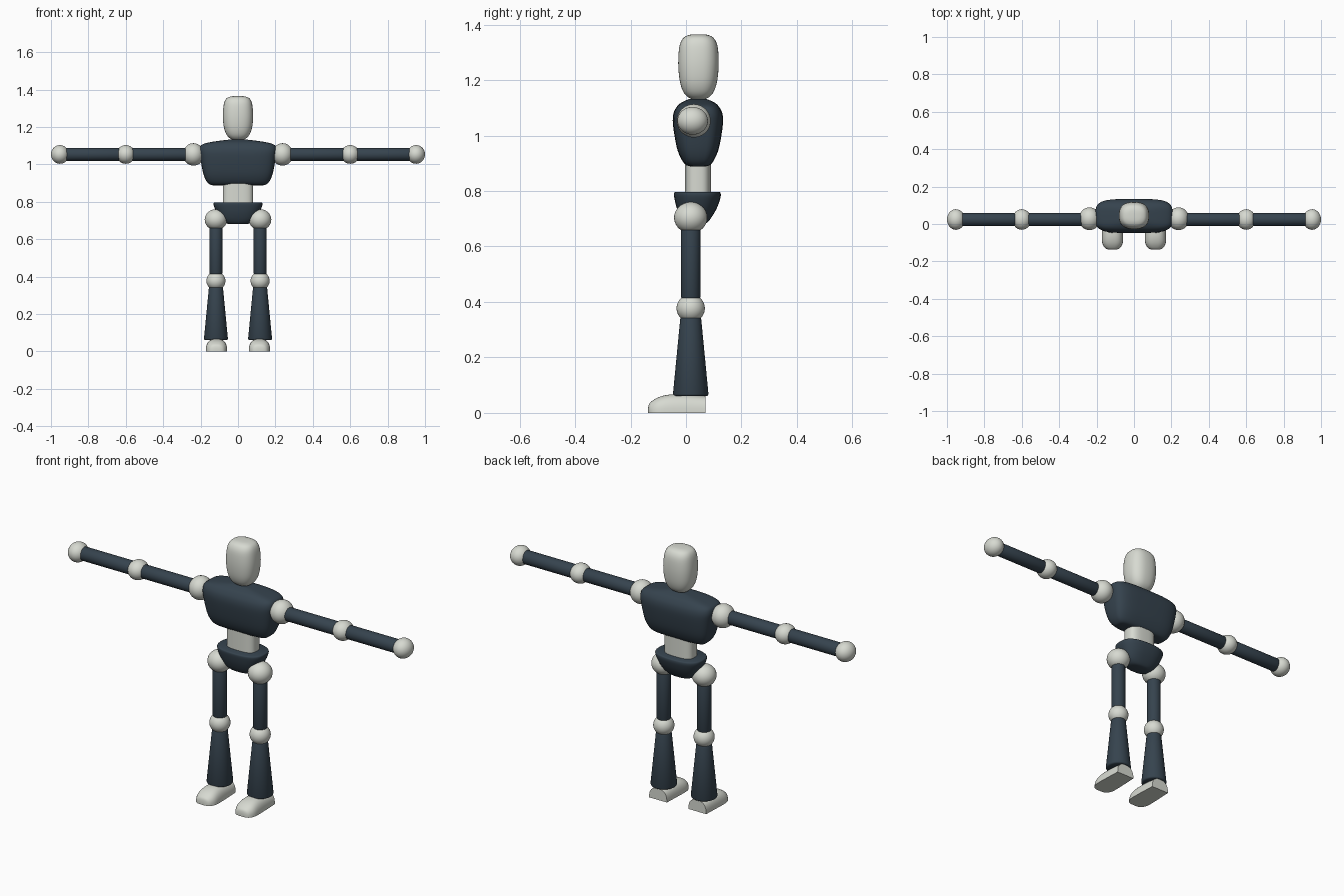
import bpy, bmesh, math
from mathutils import Vector

cube = bpy.data.objects.get("Cube")
if cube:
    bpy.data.objects.remove(cube, do_unlink=True)


def material(name, rgb):
    m = bpy.data.materials.new(name)
    m.use_nodes = True
    color = (*rgb, 1)
    m.diffuse_color = color
    bsdf = m.node_tree.nodes["Principled BSDF"]
    bsdf.inputs["Base Color"].default_value = color
    bsdf.inputs["Roughness"].default_value = 0.6
    return m


SLATE = material("dark slate", (0.036, 0.056, 0.076))
PALE = material("pale grey", (0.68, 0.70, 0.64))
SEGMENTS = 40


def finish(name, bm, mat, angle=45):
    bmesh.ops.recalc_face_normals(bm, faces=bm.faces)
    mesh = bpy.data.meshes.new(name)
    bm.to_mesh(mesh)
    bm.free()
    mesh.materials.append(mat)
    ob = bpy.data.objects.new(name, mesh)
    bpy.context.collection.objects.link(ob)
    bpy.ops.object.select_all(action="DESELECT")
    ob.select_set(True)
    bpy.context.view_layer.objects.active = ob
    bpy.ops.object.shade_smooth_by_angle(angle=math.radians(angle))
    return ob


def refine(rows, steps):
    """Catmull-Rom interpolation through the section rows."""
    rows = [Vector(r) for r in rows]
    out = []
    for i in range(len(rows) - 1):
        a, b, c, d = (rows[min(max(i + k, 0), len(rows) - 1)] for k in (-1, 0, 1, 2))
        for s in range(steps):
            t = s / steps
            out.append(b + 0.5 * t * ((c - a) + t * ((2 * a - 5 * b + 4 * c - d)
                                                     + t * (3 * b - a - 3 * c + d))))
    return out + [rows[-1]]


def squircle(power):
    """Unit superellipse points."""
    pts = []
    for i in range(SEGMENTS):
        a = 2 * math.pi * i / SEGMENTS
        c, s = math.cos(a), math.sin(a)
        pts.append((math.copysign(abs(c) ** (2 / power), c),
                    math.copysign(abs(s) ** (2 / power), s)))
    return pts


def skin(name, rings, mat):
    bm = bmesh.new()
    loops = [[bm.verts.new(p) for p in ring] for ring in rings]
    for lo, hi in zip(loops, loops[1:]):
        for i in range(SEGMENTS):
            j = (i + 1) % SEGMENTS
            bm.faces.new((lo[i], lo[j], hi[j], hi[i]))
    bm.faces.new(loops[0])
    bm.faces.new(loops[-1])
    return finish(name, bm, mat)


def body(name, rows, power, mat, steps=4):
    """Stack of rounded sections; each row is (z, half width, half depth, centre y)."""
    shape = squircle(power)
    rings = [[(hx * u, cy + hy * v, z) for u, v in shape]
             for z, hx, hy, cy in refine(rows, steps)]
    return skin(name, rings, mat)


def ball(name, centre, radii):
    bm = bmesh.new()
    bmesh.ops.create_uvsphere(bm, u_segments=32, v_segments=20, radius=1)
    for v in bm.verts:
        v.co = Vector(centre) + Vector([a * b for a, b in zip(v.co, radii)])
    return finish(name, bm, PALE)


def limb(name, start, end, r1, r2, bevel=0.008):
    """Tapered tube with softened rims."""
    a, b = Vector(start), Vector(end)
    axis = b - a
    turn = axis.to_track_quat("Z", "Y")
    length = axis.length
    rows = [(0, r1 - bevel), (bevel * 0.3, r1 - bevel * 0.3), (bevel, r1),
            (length - bevel, r2), (length - bevel * 0.3, r2 - bevel * 0.3),
            (length, r2 - bevel)]
    rings = [[a + turn @ Vector((r * u, r * v, z)) for u, v in squircle(2)]
             for z, r in rows]
    return skin(name, rings, SLATE)


def foot(name, x):
    """Domed shoe with a flat sole, lofted from heel to toe."""
    rows = [(0.07, 0.052, 0.06), (0.0, 0.055, 0.066), (-0.06, 0.057, 0.066),
            (-0.1, 0.055, 0.056), (-0.125, 0.043, 0.041), (-0.134, 0.03, 0.03),
            (-0.137, 0.015, 0.015)]
    rings = [[(x + hx * u, y, h * max(0, v)) for u, v in squircle(2.6)]
             for y, hx, h in refine(rows, 3)]
    return skin(name, rings, PALE)


# Head and trunk
body("head", [(1.13, 0.02, 0.018, 0.045), (1.138, 0.042, 0.038, 0.045),
              (1.16, 0.062, 0.056, 0.045), (1.2, 0.076, 0.068, 0.045),
              (1.26, 0.081, 0.073, 0.045), (1.32, 0.076, 0.069, 0.045),
              (1.35, 0.064, 0.056, 0.045), (1.362, 0.042, 0.036, 0.045),
              (1.365, 0.015, 0.013, 0.045)], 2.5, PALE)
body("chest", [(0.888, 0.135, 0.02, 0.045), (0.893, 0.152, 0.042, 0.044),
               (0.915, 0.172, 0.06, 0.043), (0.96, 0.188, 0.077, 0.043),
               (1.04, 0.202, 0.09, 0.043), (1.08, 0.206, 0.088, 0.043),
               (1.105, 0.193, 0.075, 0.043), (1.12, 0.14, 0.058, 0.043),
               (1.132, 0.05, 0.03, 0.043)], 4, SLATE)
body("waist", [(0.77, 0.081, 0.047, 0.043), (0.93, 0.081, 0.047, 0.043)], 3, PALE, 1)
body("pelvis", [(0.68, 0.035, 0.025, 0.035), (0.685, 0.065, 0.04, 0.035),
                (0.705, 0.093, 0.056, 0.036), (0.74, 0.113, 0.073, 0.039),
                (0.775, 0.128, 0.083, 0.041), (0.792, 0.13, 0.084, 0.041),
                (0.797, 0.124, 0.079, 0.041)], 2.6, SLATE)

# Paired limbs
ARM_Y, ARM_Z, LEG_X, LEG_Y = 0.024, 1.053, 0.118, 0.017
for side, s in (("left", 1), ("right", -1)):
    def arm(x):
        return (s * x, ARM_Y, ARM_Z)

    def leg(z):
        return (s * LEG_X, LEG_Y, z)

    ball(side + "_shoulder", (s * 0.238, 0.028, ARM_Z), (0.056, 0.061, 0.06))
    limb(side + "_upper_arm", arm(0.24), arm(0.57), 0.035, 0.035)
    ball(side + "_elbow", arm(0.6), (0.05, 0.055, 0.05))
    limb(side + "_forearm", arm(0.63), arm(0.93), 0.035, 0.035)
    ball(side + "_hand", arm(0.952), (0.048, 0.055, 0.05))

    ball(side + "_hip", leg(0.704), (0.06, 0.06, 0.056))
    limb(side + "_thigh", leg(0.41), leg(0.69), 0.035, 0.035)
    ball(side + "_knee", leg(0.377), (0.051, 0.051, 0.05))
    limb(side + "_shin", leg(0.06), leg(0.345), 0.064, 0.038)
    foot(side + "_foot", s * 0.115)
